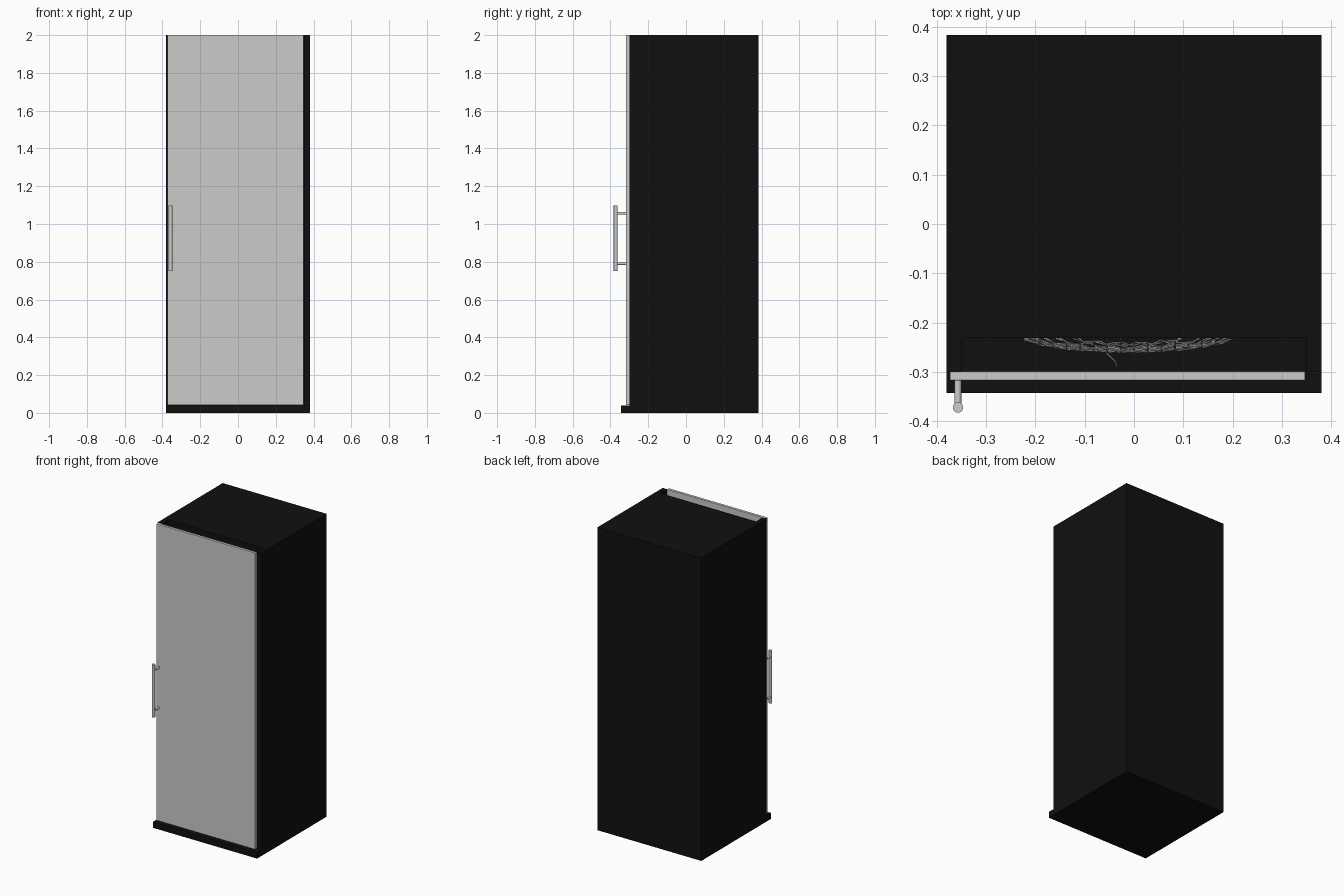
import bpy, math, random
from mathutils import Vector

if "Cube" in bpy.data.objects:
    bpy.data.objects.remove(bpy.data.objects["Cube"])

random.seed(4)
black = bpy.data.materials.new("black_panel")
black.diffuse_color = (0.005, 0.005, 0.005, 1)
black.use_nodes = True
black.node_tree.nodes["Principled BSDF"].inputs["Base Color"].default_value = black.diffuse_color


def box(name, x, y, z, mat=None, bevel=0):
    bpy.ops.mesh.primitive_cube_add(size=1)
    o = bpy.context.object
    o.name = name
    o.location = [(a + b) / 2 for a, b in (x, y, z)]
    o.scale = [b - a for a, b in (x, y, z)]
    bpy.ops.object.transform_apply(location=False, rotation=False, scale=True)
    if mat:
        o.data.materials.append(mat)
    if bevel:
        m = o.modifiers.new("edge", 'BEVEL')
        m.width, m.segments = bevel, 2
    return o


def rod(name, a, b, r):
    a, b = Vector(a), Vector(b)
    bpy.ops.mesh.primitive_cylinder_add(vertices=24, radius=r, depth=(b - a).length,
                                        location=(a + b) / 2)
    o = bpy.context.object
    o.name = name
    o.rotation_euler = (b - a).to_track_quat('Z', 'Y').to_euler()
    bpy.ops.object.shade_smooth_by_angle()


# Cabinet: base slab, body, and side walls that project around the front recess
box("base", (-0.38, 0.38), (-0.343, 0.383), (0, 0.04), black)
box("cabinet_body", (-0.35, 0.35), (-0.231, 0.383), (0.04, 2), black)
for side, s in (("left", -1), ("right", 1)):
    box(side + "_wall", sorted((s * 0.35, s * 0.38)), (-0.30, 0.383), (0.04, 2), black)

# Door with its bar handle
box("door", (-0.373, 0.347), (-0.317, -0.299), (0.042, 2), bevel=0.001)
rod("handle_bar", (-0.357, -0.372, 0.75), (-0.357, -0.372, 1.097), 0.0105)
for z in (0.79, 1.056):
    rod("handle_post", (-0.357, -0.31, z), (-0.357, -0.372, z), 0.007)

# Tangle of thin wires bulging out of the body into the recess
wires = bpy.data.curves.new("wire_tangle", 'CURVE')
wires.dimensions = '3D'
wires.bevel_depth, wires.bevel_resolution = 0.0017, 1
CX, CZ, R = -0.013, 1.0, 0.21


def wire(points):
    s = wires.splines.new('POLY')
    s.points.add(len(points) - 1)
    for p, co in zip(s.points, points):
        p.co = (*co, 1)


for i in range(14):
    off = R * (-0.85 + 1.7 * i / 13)
    half = math.sqrt(R * R - off * off)
    phase = random.uniform(0, 6.28)
    for flip in (False, True):
        pts = []
        for k in range(25):
            t = -half + 2 * half * k / 24
            u, v = (off, t) if flip else (t, off)
            v += 0.006 * math.sin(9 * k / 24 * math.pi + phase)
            depth = 0.027 * max(0, 1 - (u * u + v * v) / (R * R)) ** 0.6
            y = -0.231 - depth + 0.003 * math.sin(k * 1.3 + phase)
            pts.append((CX + u, y, CZ + v))
        wire(pts)
wire([(-0.062, -0.255, CZ), (-0.045, -0.272, CZ - 0.01),
      (-0.037, -0.28, CZ - 0.015), (-0.036, -0.289, CZ - 0.02)])
bpy.context.collection.objects.link(bpy.data.objects.new("wire_tangle", wires))
